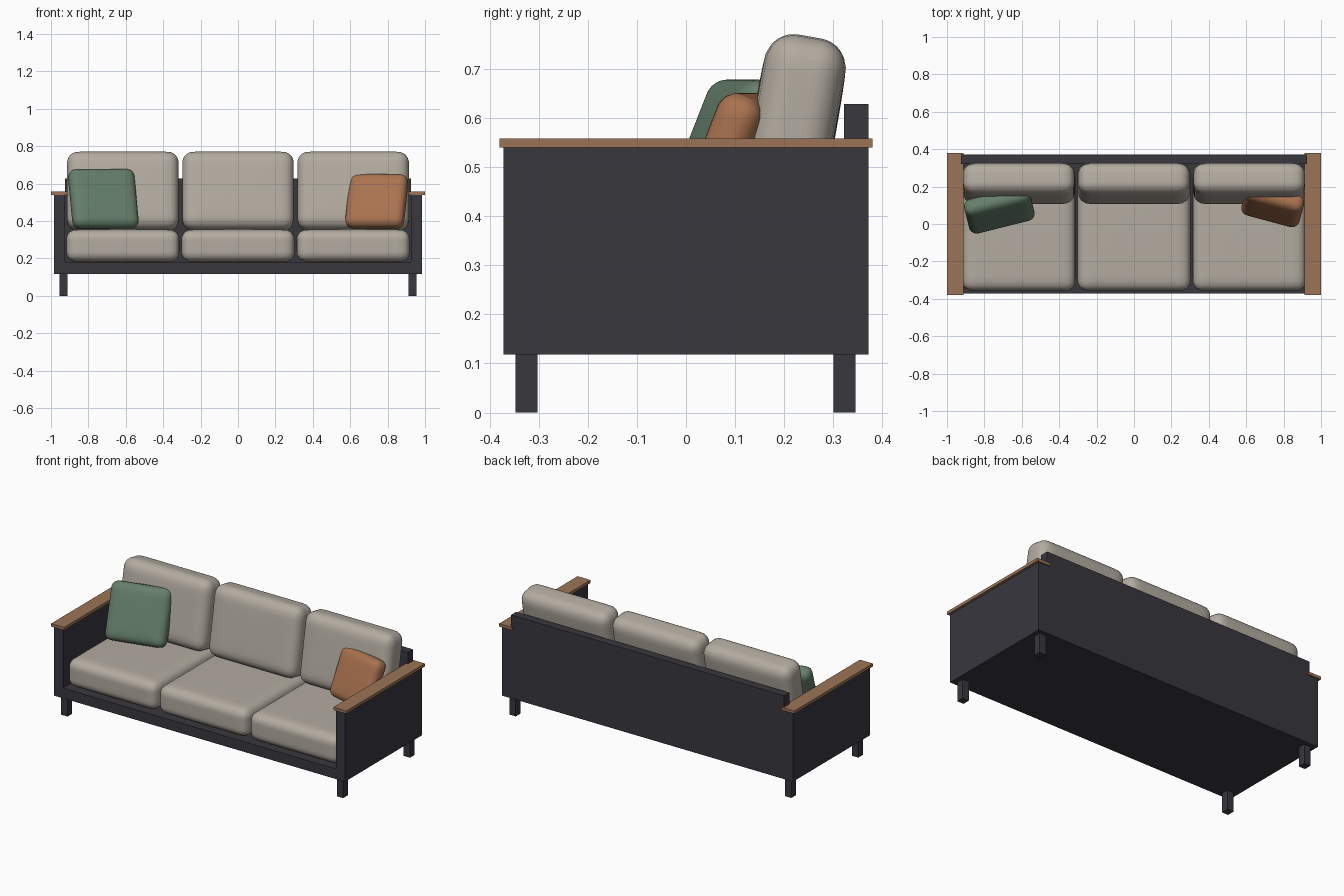
import bpy, bmesh, math
from mathutils import Vector

cube = bpy.data.objects.get("Cube")
if cube:
    bpy.data.objects.remove(cube, do_unlink=True)


def material(name, rgb):
    mat = bpy.data.materials.new(name)
    mat.use_nodes = True
    color = (*rgb, 1)
    mat.diffuse_color = color
    mat.node_tree.nodes["Principled BSDF"].inputs["Base Color"].default_value = color
    return mat


frame = material("charcoal frame", (0.04, 0.038, 0.048))
wood = material("warm wood", (0.33, 0.175, 0.094))
linen = material("beige linen", (0.45, 0.41, 0.355))
green = material("sage fabric", (0.13, 0.21, 0.145))
rust = material("rust fabric", (0.40, 0.17, 0.08))


def finish(bm, name, mat):
    mesh = bpy.data.meshes.new(name)
    bm.to_mesh(mesh)
    bm.free()
    mesh.materials.append(mat)
    obj = bpy.data.objects.new(name, mesh)
    bpy.context.collection.objects.link(obj)
    return obj


def box(name, low, high, mat):
    low, high = Vector(low), Vector(high)
    bm = bmesh.new()
    bmesh.ops.create_cube(bm, size=1)
    for v in bm.verts:
        v.co = (low + high) / 2 + v.co * (high - low)
    return finish(bm, name, mat)


def cushion(name, center, size, radius, mat, lean=0, yaw=0, puff=0, thin=1):
    """Rounded box, thinned towards its rim along the axis 'thin'."""
    half = Vector(size) / 2
    bm = bmesh.new()
    bmesh.ops.create_cube(bm, size=2)
    bmesh.ops.subdivide_edges(bm, edges=bm.edges[:], cuts=17, use_grid_fill=True)
    for v in bm.verts:
        # Crowd the grid towards the edges, then round them off
        p = Vector([h * math.sin(c * math.pi / 2) for h, c in zip(half, v.co)])
        core = Vector([max(r - h, min(h - r, c))
                       for h, c, r in zip(half, p, [radius] * 3)])
        p = core + (p - core).normalized() * radius
        rim = max(abs(p[i] / half[i]) for i in range(3) if i != thin)
        p[thin] *= 1 - puff * rim ** 3
        v.co = p
    for f in bm.faces:
        f.smooth = True
    obj = finish(bm, name, mat)
    obj.location = center
    obj.rotation_euler = (math.radians(-lean), 0, math.radians(yaw))
    return obj


# Frame
box("base", (-0.93, -0.372, 0.118), (0.93, 0.372, 0.18), frame)
box("back_panel", (-0.925, 0.322, 0.118), (0.925, 0.372, 0.628), frame)

# Arms, wooden arm tops and legs on both sides
for side, s in (("left", 1), ("right", -1)):
    def mirrored(name, x, y, z, mat):
        a, b = sorted((s * x[0], s * x[1]))
        box(f"{side}_{name}", (a, y[0], z[0]), (b, y[1], z[1]), mat)

    mirrored("arm", (0.925, 0.985), (-0.372, 0.372), (0.118, 0.54), frame)
    mirrored("arm_top", (0.912, 1), (-0.38, 0.38), (0.54, 0.558), wood)
    mirrored("front_leg", (0.912, 0.955), (-0.347, -0.302), (0, 0.118), frame)
    mirrored("back_leg", (0.912, 0.955), (0.3, 0.345), (0, 0.118), frame)

# Seat and back cushions
for label, x in (("right", -0.616), ("middle", 0), ("left", 0.616)):
    cushion(f"{label}_seat_cushion", (x, -0.018, 0.268), (0.604, 0.676, 0.176),
            0.052, linen, puff=0.04, thin=2)
    cushion(f"{label}_back_cushion", (x, 0.216, 0.558), (0.596, 0.172, 0.422),
            0.06, linen, lean=10, puff=0.06)

# Throw pillows
cushion("green_pillow", (-0.72, 0.075, 0.517), (0.36, 0.105, 0.335),
        0.042, green, lean=22, yaw=14, puff=0.15)
cushion("rust_pillow", (0.742, 0.1, 0.505), (0.32, 0.105, 0.302),
        0.042, rust, lean=22, yaw=-15, puff=0.15)
